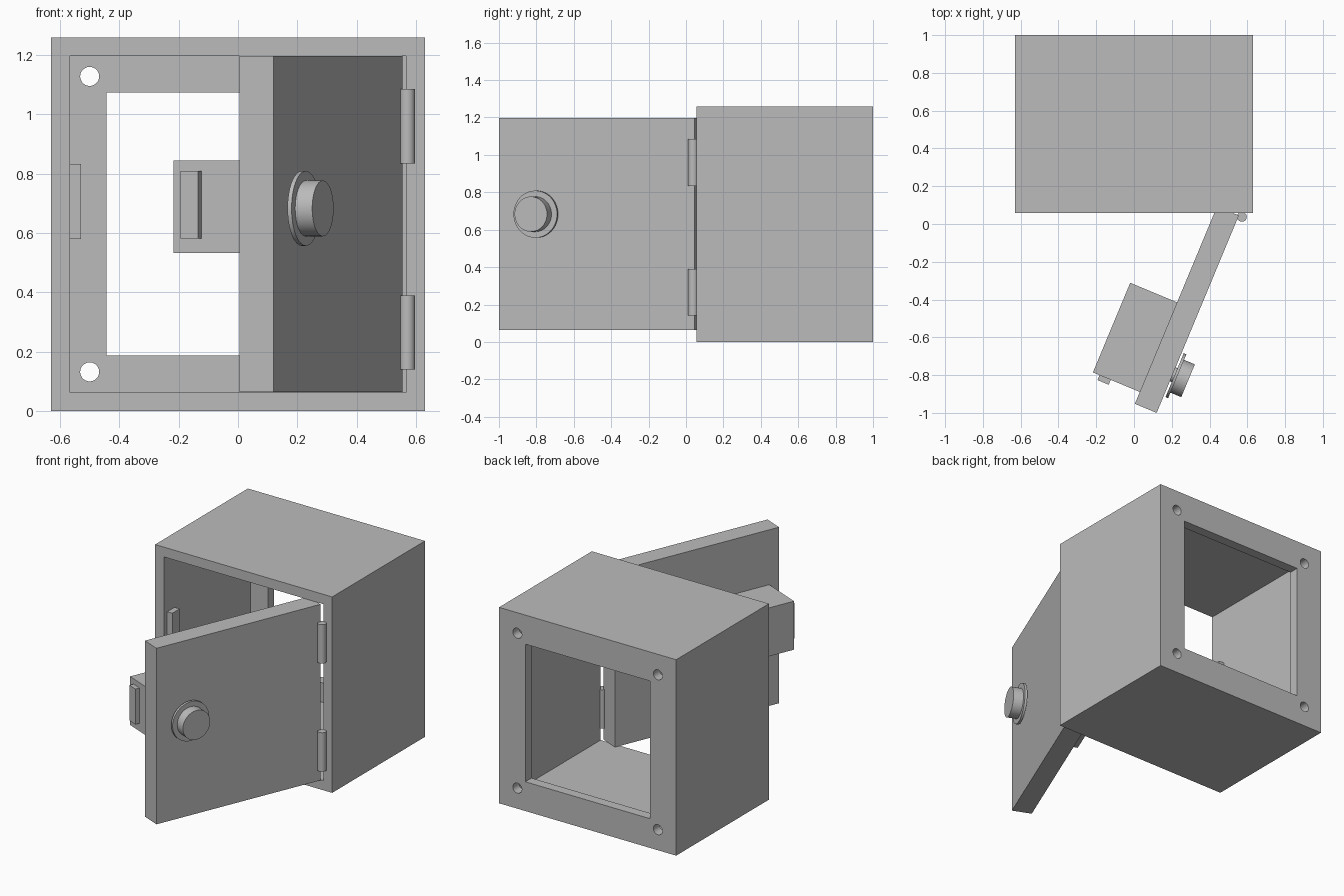
import bpy
import math
from mathutils import Matrix

default = bpy.data.objects.get("Cube")
if default:
    bpy.data.objects.remove(default, do_unlink=True)

# Single painted metal colour
grey = bpy.data.materials.new("metal_grey")
grey.use_nodes = True
COLOUR = (0.5, 0.5, 0.5, 1)
grey.diffuse_color = COLOUR
grey.node_tree.nodes["Principled BSDF"].inputs["Base Color"].default_value = COLOUR

# Door frame: X runs from the free edge to the hinge, Y points to the inner face
DOOR = Matrix.Translation((0.12, -1.0, 0)) @ Matrix.Rotation(math.radians(67.4), 4, "Z")
WORLD = Matrix.Identity(4)


def finish(name, frame):
    ob = bpy.context.object
    ob.name = name
    ob.data.materials.append(grey)
    ob.data.transform(frame)
    return ob


def box(name, lo, hi, frame=WORLD):
    bpy.ops.mesh.primitive_cube_add(size=1)
    size = [b - a for a, b in zip(lo, hi)]
    mid = [(a + b) / 2 for a, b in zip(lo, hi)]
    return finish(name, frame @ Matrix.Translation(mid) @ Matrix.Diagonal((*size, 1)))


def cylinder(name, radius, length, centre, along_y=False, frame=WORLD):
    bpy.ops.mesh.primitive_cylinder_add(vertices=48, radius=radius, depth=length)
    turn = Matrix.Rotation(math.pi / 2 if along_y else 0, 4, "X")
    ob = finish(name, frame @ Matrix.Translation(centre) @ turn)
    bpy.ops.object.shade_smooth_by_angle(angle=math.radians(30))
    return ob


def cut(target, cutter):
    mod = target.modifiers.new("cut", "BOOLEAN")
    mod.operation = "DIFFERENCE"
    mod.solver = "EXACT"
    mod.object = cutter
    bpy.ops.object.select_all(action="DESELECT")
    bpy.context.view_layer.objects.active = target
    target.select_set(True)
    bpy.ops.object.modifier_apply(modifier=mod.name)
    bpy.data.objects.remove(cutter, do_unlink=True)


# Cabinet: open front, framed opening and four bolt holes in the back
cabinet = box("cabinet", (-0.63, 0.057, 0), (0.63, 1, 1.26))
cut(cabinet, box("cavity_cutter", (-0.567, -0.2, 0.063), (0.567, 0.937, 1.197)))
cut(cabinet, box("back_opening_cutter", (-0.443, 0.8, 0.188), (0.443, 1.2, 1.073)))
for x in (-0.5, 0.5):
    for z in (0.132, 1.128):
        cut(cabinet, cylinder("bolt_hole_cutter", 0.032, 0.4, (x, 1, z), True))
bpy.context.view_layer.objects.active = cabinet
cabinet.select_set(True)
bpy.ops.object.shade_smooth_by_angle(angle=math.radians(30))

# Strike plate on the inside wall
box("strike_plate", (-0.567, 0.09, 0.58), (-0.53, 0.165, 0.832))

# Hinge barrels
for label, z in (("lower", 0.265), ("upper", 0.96)):
    cylinder(label + "_hinge", 0.026, 0.25, (0.571, 0.038, z))

# Door leaf with lock case and bolt on its inner face
box("door", (0, 0, 0.065), (1.132, 0.125, 1.197), DOOR)
box("lock_case", (0.068, 0.125, 0.532), (0.582, 0.394, 0.844), DOOR)
box("lock_bolt", (0.04, 0.292, 0.582), (0.068, 0.356, 0.81), DOOR)

# Knob, its flange and spindle on the outer face
for name, radius, inner, outer in (
    ("knob_spindle", 0.04, 0, 0.011),
    ("knob_flange", 0.126, 0.011, 0.026),
    ("knob", 0.094, 0.026, 0.088),
):
    cylinder(name, radius, outer - inner, (0.221, -(inner + outer) / 2, 0.683), True, DOOR)
